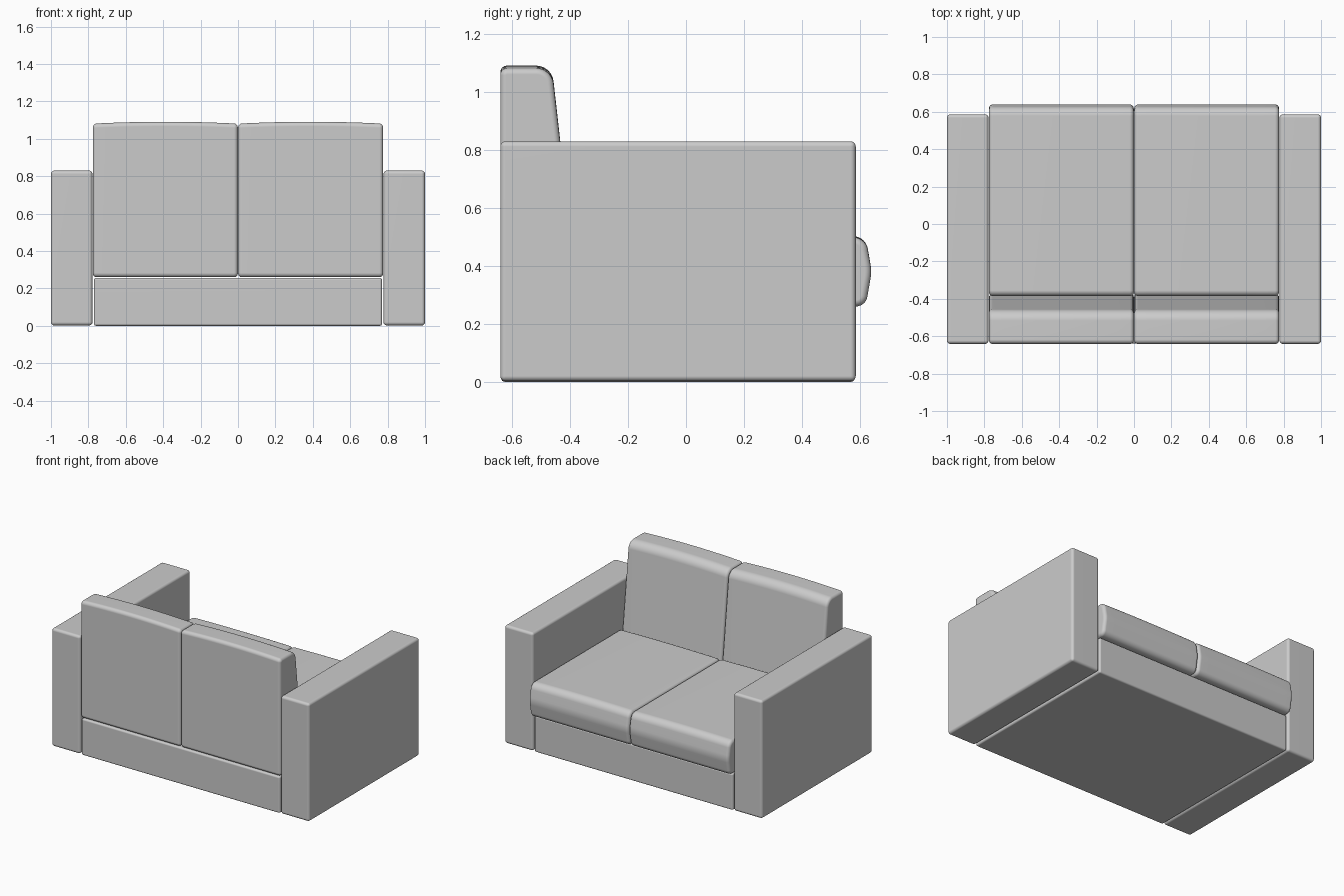
import bpy, bmesh, math
from mathutils import Vector

cube = bpy.data.objects.get("Cube")
if cube:
    bpy.data.objects.remove(cube, do_unlink=True)

fabric = bpy.data.materials.new("light grey fabric")
fabric.use_nodes = True
colour = (0.6, 0.6, 0.6, 1)
fabric.diffuse_color = colour
fabric.node_tree.nodes["Principled BSDF"].inputs["Base Color"].default_value = colour


def finish(name, bm):
    """Turn a bmesh into a smooth-shaded fabric object."""
    bmesh.ops.recalc_face_normals(bm, faces=bm.faces)
    mesh = bpy.data.meshes.new(name)
    bm.to_mesh(mesh)
    bm.free()
    mesh.materials.append(fabric)
    obj = bpy.data.objects.new(name, mesh)
    bpy.context.collection.objects.link(obj)
    bpy.ops.object.select_all(action="DESELECT")
    obj.select_set(True)
    bpy.context.view_layer.objects.active = obj
    bpy.ops.object.shade_smooth_by_angle(angle=math.radians(40))
    obj.modifiers.new("flat panels", "WEIGHTED_NORMAL").keep_sharp = True


def soft_box(name, low, high, radius):
    """Box between two corners with rounded edges."""
    bm = bmesh.new()
    bmesh.ops.create_cube(bm, size=1)
    for v in bm.verts:
        v.co = [l + (c + 0.5) * (h - l) for c, l, h in zip(v.co, low, high)]
    bmesh.ops.bevel(bm, geom=bm.edges[:], offset=radius, segments=4,
                    profile=0.5, affect="EDGES")
    finish(name, bm)


def rounded_profile(corners, inset, steps=7):
    """Counter-clockwise (y, z, radius) outline, shrunk by inset and filleted."""
    points = []
    count = len(corners)
    for i, (y, z, r) in enumerate(corners):
        here = Vector((y, z))
        d_in = (here - Vector(corners[i - 1][:2])).normalized()
        d_out = (Vector(corners[(i + 1) % count][:2]) - here).normalized()
        n_in, n_out = Vector((d_in.y, -d_in.x)), Vector((d_out.y, -d_out.x))
        miter = (n_in + n_out) / (1 + n_in.dot(n_out))
        centre = here - miter * r
        start = math.atan2(n_in.y, n_in.x)
        turn = n_in.angle(n_out)
        for s in range(steps + 1):
            a = start + turn * s / steps
            points.append(centre + Vector((math.cos(a), math.sin(a))) * (r - inset))
    return points


def cushion(name, x0, x1, corners, edge, crown):
    """Loft the profile across x with rounded ends and a slightly domed top."""
    quarter = [math.pi / 2 * k / 5 for k in range(6)]
    ends = [(edge * (1 - math.sin(a)), edge * (1 - math.cos(a))) for a in quarter]
    ends = [(off, ins) for ins, off in ends]
    rings = [(x0 + off, ins) for off, ins in ends]
    inner = x1 - x0 - 2 * edge
    rings += [(x0 + edge + inner * k / 12, 0) for k in range(1, 12)]
    rings += [(x1 - off, ins) for off, ins in reversed(ends)]
    rings.sort()
    zs = [c[1] for c in corners]
    bottom, height = min(zs), max(zs) - min(zs)

    bm = bmesh.new()
    loops = []
    for x, inset in rings:
        t = (x - x0) / (x1 - x0)
        lift = crown * (1 - (2 * t - 1) ** 2)
        loops.append([bm.verts.new((x, p.x, p.y + lift * ((p.y - bottom) / height) ** 2))
                      for p in rounded_profile(corners, inset)])
    for a, b in zip(loops, loops[1:]):
        for i in range(len(a)):
            bm.faces.new((a[i - 1], a[i], b[i], b[i - 1]))
    bm.faces.new(loops[0])
    bm.faces.new(loops[-1])
    finish(name, bm)


# Side outlines of the seat and back cushions
seat = [(-0.385, 0.26, 0.03), (0.62, 0.26, 0.04), (0.641, 0.38, 0.15),
        (0.62, 0.498, 0.05), (-0.385, 0.498, 0.03)]
back = [(-0.641, 0.26, 0.023), (-0.37, 0.26, 0.03),
        (-0.463, 1.081, 0.06), (-0.641, 1.081, 0.023)]

# Base, arms and cushion pairs
soft_box("base", (-0.77, -0.638, 0), (0.77, 0.582, 0.257), 0.012)
for side, s in (("left", 1), ("right", -1)):
    xa, xb = sorted((s * 0.778, s * 1.0))
    soft_box(side + "_arm", (xa, -0.641, 0.002), (xb, 0.586, 0.83), 0.018)
    xa, xb = sorted((s * 0.001, s * 0.776))
    cushion(side + "_seat_cushion", xa, xb, seat, 0.022, 0.004)
    cushion(side + "_back_cushion", xa, xb, back, 0.02, 0.01)
